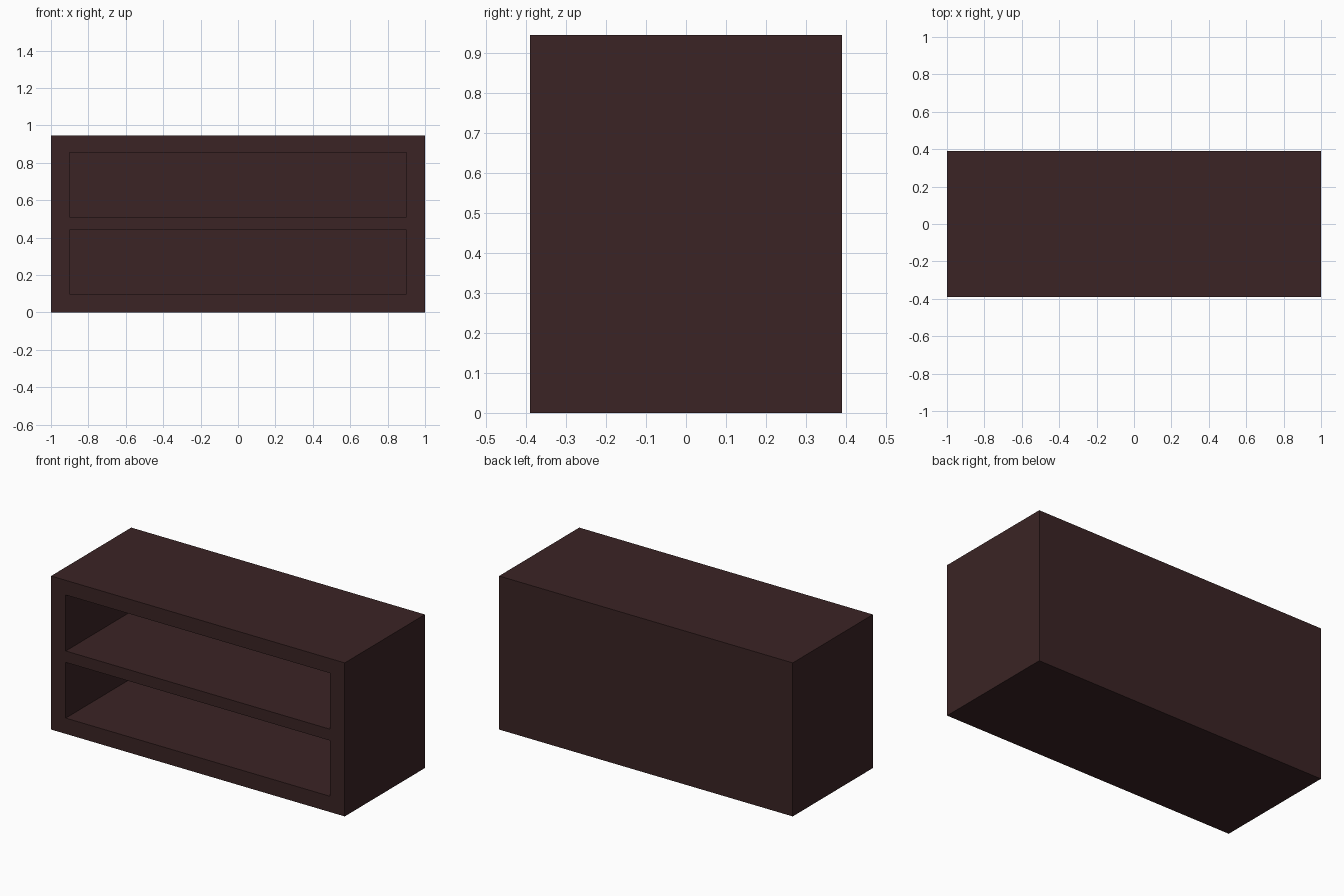
import bpy

if "Cube" in bpy.data.objects:
    bpy.data.objects.remove(bpy.data.objects["Cube"])

WIDTH, DEPTH, HEIGHT = 2.0, 0.78, 0.945
BACK = 0.10  # back panel thickness


def box(name, x0, x1, y0, y1, z0, z1):
    bpy.ops.mesh.primitive_cube_add(
        size=1, location=((x0 + x1) / 2, (y0 + y1) / 2, (z0 + z1) / 2))
    ob = bpy.context.object
    ob.name = name
    ob.scale = (x1 - x0, y1 - y0, z1 - z0)
    bpy.ops.object.transform_apply(location=True, rotation=False, scale=True)
    return ob


# Dark brown wood
wood = bpy.data.materials.new("dark_brown_wood")
wood.diffuse_color = (0.043, 0.0173, 0.0178, 1)
wood.use_nodes = True
wood.node_tree.nodes["Principled BSDF"].inputs["Base Color"].default_value = wood.diffuse_color

# Cabinet body
body = box("cabinet_body", -WIDTH / 2, WIDTH / 2, -DEPTH / 2, DEPTH / 2, 0, HEIGHT)
body.data.materials.append(wood)

# Two open compartments cut in from the front
for label, z0, z1 in (("lower", 0.097, 0.44), ("upper", 0.51, 0.855)):
    cutter = box(label + "_compartment_cutter", -0.9, 0.9,
                 -DEPTH / 2 - 0.1, DEPTH / 2 - BACK, z0, z1)
    cutter.data.materials.append(wood)
    cutter.hide_render = True
    cutter.hide_set(True)
    mod = body.modifiers.new(label + "_compartment", 'BOOLEAN')
    mod.operation = 'DIFFERENCE'
    mod.solver = 'EXACT'
    mod.object = cutter
